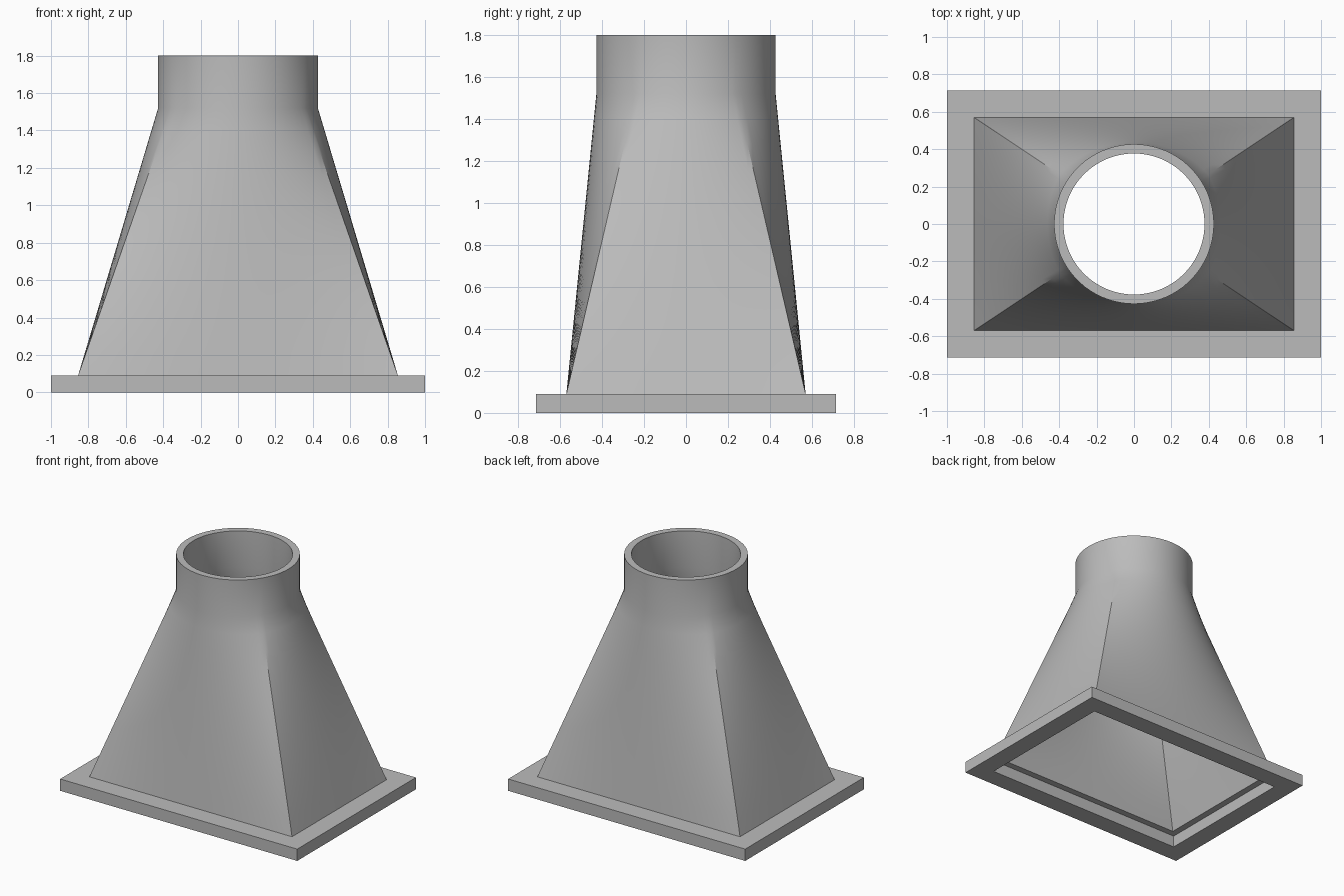
import bpy
import bmesh
import math
from mathutils import Vector

cube = bpy.data.objects.get("Cube")
if cube:
    bpy.data.objects.remove(cube, do_unlink=True)

metal = bpy.data.materials.new("plain grey metal")
metal.use_nodes = True
GREY = (0.5, 0.5, 0.5, 1)
metal.diffuse_color = GREY
metal.node_tree.nodes["Principled BSDF"].inputs["Base Color"].default_value = GREY

HALF_X, HALF_Y = 0.855, 0.57      # foot of the hood
RADIUS, WALL = 0.427, 0.05
FLANGE_TOP, NECK, TOP = 0.09, 1.52, 1.8
STEPS = 24                        # segments per side of the hood
BANDS = 12                        # rows along the transition


def skin(name, rings):
    """Join rings of points into a closed tube wall, last ring back to first."""
    bm = bmesh.new()
    loops = [[bm.verts.new(p) for p in ring] for ring in rings]
    for a, b in zip(loops, loops[1:] + loops[:1]):
        for i in range(len(a)):
            j = (i + 1) % len(a)
            bm.faces.new((a[i], a[j], b[j], b[i]))
    bmesh.ops.recalc_face_normals(bm, faces=bm.faces)
    mesh = bpy.data.meshes.new(name)
    bm.to_mesh(mesh)
    bm.free()
    mesh.materials.append(metal)
    obj = bpy.data.objects.new(name, mesh)
    bpy.context.collection.objects.link(obj)
    return obj


def rectangle(hx, hy, z):
    return [Vector((sx * hx, sy * hy, z))
            for sx, sy in ((1, -1), (1, 1), (-1, 1), (-1, -1))]


# Angles running corner to corner, so the creases meet the foot's corners
corner = math.atan2(HALF_Y, HALF_X)
marks = [-corner, corner, math.pi - corner, math.pi + corner, 2 * math.pi - corner]
angles = [a + (b - a) * i / STEPS
          for a, b in zip(marks, marks[1:]) for i in range(STEPS)]


def circle(r, z):
    return [Vector((r * math.cos(a), r * math.sin(a), z)) for a in angles]


def foot(hx, hy, z):
    """Rectangle sampled evenly along each side, matching the circle's points."""
    c = rectangle(hx, hy, z)
    return [c[k].lerp(c[(k + 1) % 4], i / STEPS)
            for k in range(4) for i in range(STEPS)]


def transition(inset):
    """Rows from the rectangular foot to the round neck, then the collar's rim."""
    low = foot(HALF_X - inset, HALF_Y - inset, FLANGE_TOP)
    high = circle(RADIUS - inset, NECK)
    rows = [[p.lerp(q, k / BANDS) for p, q in zip(low, high)]
            for k in range(BANDS + 1)]
    return rows + [circle(RADIUS - inset, TOP)]


# Flat rectangular flange with an open centre
skin("base_flange", [
    rectangle(1, 0.715, 0),
    rectangle(1, 0.715, FLANGE_TOP),
    rectangle(HALF_X, HALF_Y, FLANGE_TOP),
    rectangle(HALF_X, HALF_Y, 0),
])

# Hollow hood that turns from rectangle to round collar
hood = skin("hood_and_collar", transition(0) + transition(WALL)[::-1])
bpy.ops.object.select_all(action="DESELECT")
hood.select_set(True)
bpy.context.view_layer.objects.active = hood
bpy.ops.object.shade_smooth_by_angle(angle=math.radians(30))
